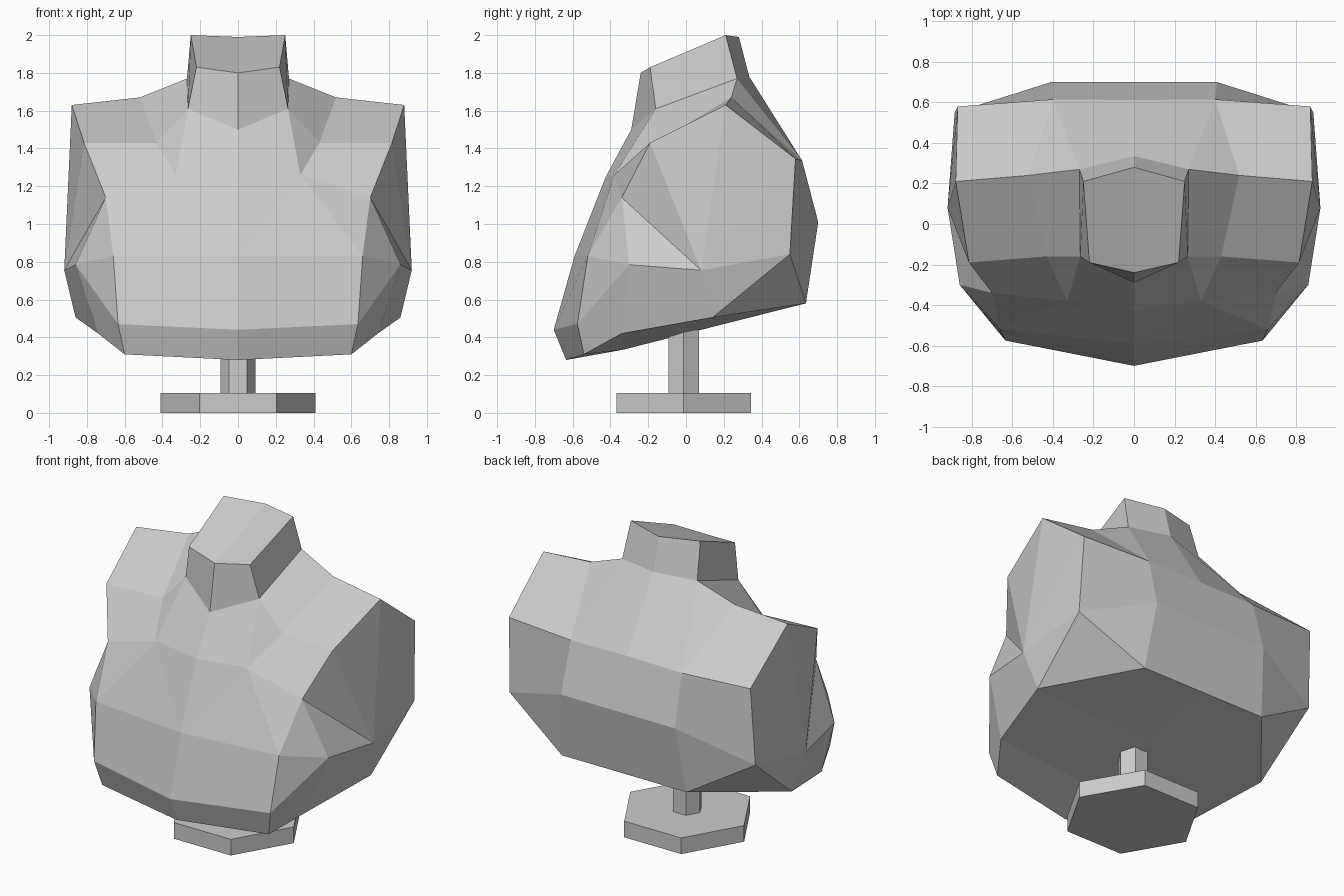
import bpy, bmesh

if "Cube" in bpy.data.objects:
    bpy.data.objects.remove(bpy.data.objects["Cube"])

# Right-half cross rows of the torso, each from the centre line outward
hem = [(0, -.635, .28), (.60, -.54, .31)]
belly = [(0, -.70, .44), (.635, -.575, .47)]
waist = [(0, -.59, .83), (.66, -.52, .83), (.86, -.30, .785)]
chest = [(0, -.425, 1.25), (.33, -.38, 1.26), (.70, -.34, 1.14)]
collar = [(0, -.29, 1.50), (.265, -.16, 1.61), (.43, -.16, 1.43), (.815, -.19, 1.43)]
ridge = [(0, .335, 1.78), (.27, .27, 1.77), (.52, .24, 1.67), (.88, .21, 1.63)]
back = [(0, .612, 1.34), (.40, .615, 1.335), (.87, .58, 1.345)]
spine = [(0, .70, 1.01), (.41, .70, 1.01), (.885, .55, .84)]
seat = [(0, .635, .58), (.45, .635, .58)]
under = [(0, .14, .455), (.86, .14, .505)]
under_front = [(0, -.33, .335), (.74, -.34, .42)]
neck_top = [(0, -.24, 1.80), (.22, -.19, 1.83), (.25, .21, 2.0), (0, .28, 1.99)]
arm_tip = (.92, .08, .755)

bm = bmesh.new()
verts = {}


def face(*pts):
    pts = list(dict.fromkeys(pts))
    for p in pts:
        if p not in verts:
            verts[p] = bm.verts.new(p)
    if len(pts) > 2:
        bm.faces.new([verts[p] for p in pts])


def strip(a, b, ia, ib):
    """Join two rows; repeated indices make triangles."""
    a, b = [a[i] for i in ia], [b[i] for i in ib]
    for i in range(len(a) - 1):
        face(a[i], a[i + 1], b[i + 1], b[i])


# Front
strip(hem, belly, (0, 1), (0, 1))
strip(belly, waist, (0, 1, 1), (0, 1, 2))
face(waist[0], waist[1], chest[1])
face(waist[0], chest[1], chest[0])
face(waist[1], chest[2], chest[1])
face(waist[1], waist[2], chest[2])
strip(chest, collar, (0, 1, 1, 2), (0, 1, 2, 3))
# Shoulders and back
strip(collar, ridge, (1, 2, 3), (1, 2, 3))
strip(ridge, back, (0, 1, 2, 3), (0, 1, 1, 2))
strip(back, spine, (0, 1, 2), (0, 1, 2))
strip(spine, seat, (0, 1, 2), (0, 1, 1))
# Underside
strip(seat, under, (0, 1), (0, 1))
strip(under, under_front, (0, 1), (0, 1))
strip(under_front, hem, (0, 1), (0, 1))
# Arm side: fan around the tip, then the lower flank
fan = [waist[2], chest[2], collar[3], ridge[3], back[2], spine[2], under[1]]
for p, q in zip(fan, fan[1:]):
    face(arm_tip, p, q)
face(spine[2], seat[1], under[1])
face(arm_tip, under[1], under_front[1], waist[2])
face(waist[2], under_front[1], hem[1], belly[1])
# Neck
strip([collar[0], collar[1], ridge[1], ridge[0]], neck_top, range(4), range(4))
face(*neck_top)

bmesh.ops.mirror(bm, geom=bm.verts[:] + bm.edges[:] + bm.faces[:],
                 axis='X', merge_dist=.001)
bmesh.ops.remove_doubles(bm, verts=bm.verts[:], dist=.001)
bmesh.ops.recalc_face_normals(bm, faces=bm.faces[:])
mesh = bpy.data.meshes.new("torso")
bm.to_mesh(mesh)
bm.free()
bpy.context.collection.objects.link(bpy.data.objects.new("torso", mesh))


# Hexagonal stand, with corners on the x axis
def hexagon(name, radius, z0, z1):
    bpy.ops.mesh.primitive_cylinder_add(
        vertices=6, radius=radius, depth=z1 - z0,
        location=(0, -.012, (z0 + z1) / 2), rotation=(0, 0, 1.5707963))
    bpy.context.object.name = name


hexagon("stand_base", .41, 0, .105)
hexagon("stand_post", .093, .10, .47)
